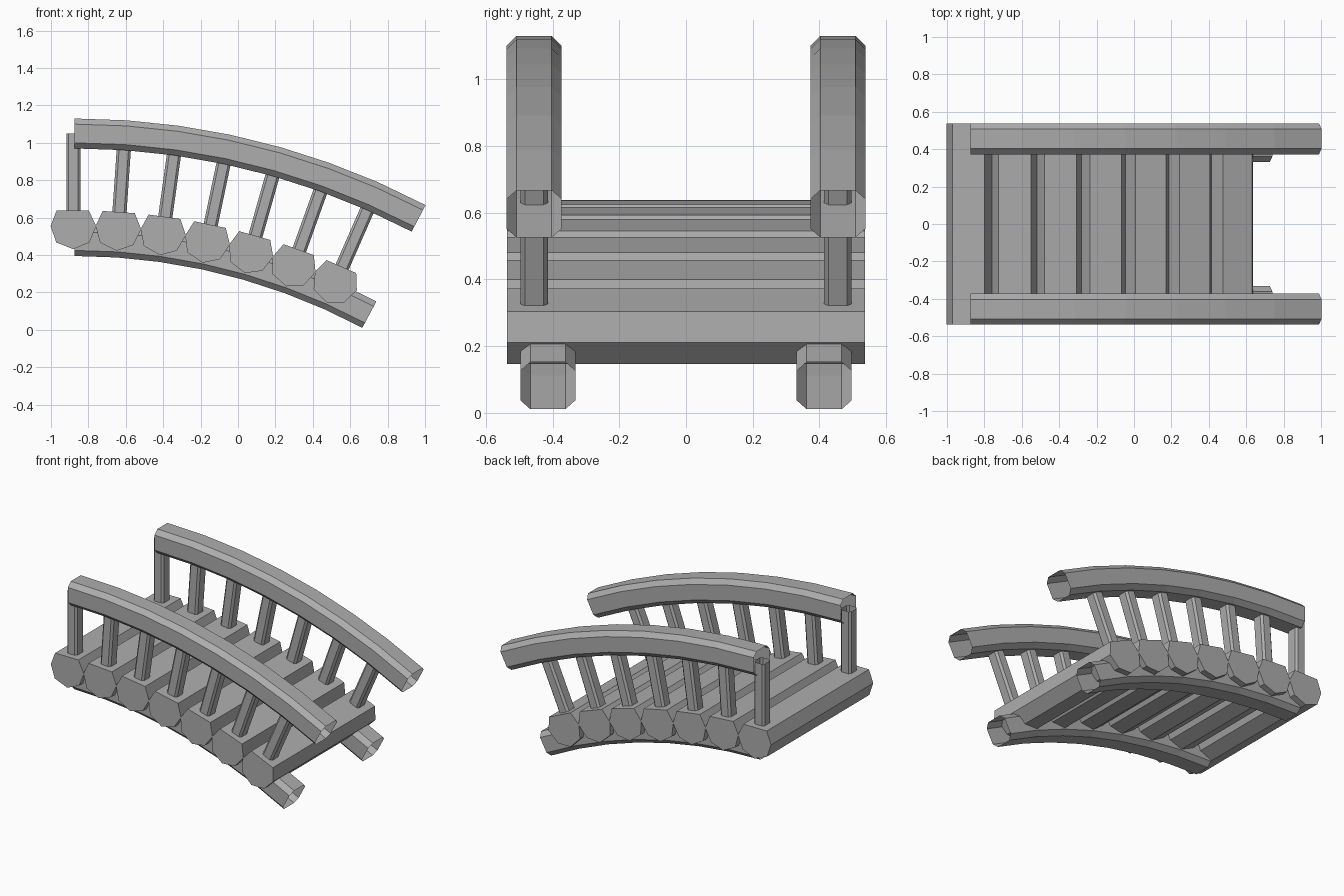
import bpy
import bmesh
from math import sin, cos, radians
from mathutils import Matrix, Vector

cube = bpy.data.objects.get("Cube")
if cube:
    bpy.data.objects.remove(cube, do_unlink=True)

wood = bpy.data.materials.new("plain_grey")
wood.use_nodes = True
grey = (0.42, 0.42, 0.42, 1)
wood.diffuse_color = grey
wood.node_tree.nodes["Principled BSDF"].inputs["Base Color"].default_value = grey


def octagon(width, height, bevel):
    """Chamfered rectangle as (across, up) pairs."""
    w, h = width / 2, height / 2
    a, b = w - bevel, h - bevel
    return [(w, -b), (w, b), (a, h), (-a, h), (-w, b), (-w, -b), (-a, -h), (a, -h)]


def loft(name, rings, capped=False):
    """Skin consecutive rings of points into a flat-shaded tube."""
    bm = bmesh.new()
    loops = [[bm.verts.new(p) for p in ring] for ring in rings]
    n = len(loops[0])
    for lo, hi in zip(loops, loops[1:]):
        for i in range(n):
            j = (i + 1) % n
            bm.faces.new((lo[i], lo[j], hi[j], hi[i]))
    if capped:
        bm.faces.new(loops[0])
        bm.faces.new(loops[-1])
    bmesh.ops.recalc_face_normals(bm, faces=bm.faces)
    mesh = bpy.data.meshes.new(name)
    bm.to_mesh(mesh)
    bm.free()
    mesh.materials.append(wood)
    obj = bpy.data.objects.new(name, mesh)
    bpy.context.collection.objects.link(obj)
    return obj


def on_arc(x, z, radius, angle):
    """Point on an arc that starts level at (x, z), and its outward direction."""
    out = Vector((sin(angle), 0, cos(angle)))
    return Vector((x, 0, z - radius)) + out * radius, out


def curved_beam(name, y, z, radius, sweep):
    """Open chamfered beam bent along an arc."""
    rings = []
    for i in range(8):
        centre, out = on_arc(-0.875, z, radius, radians(sweep) * i / 7)
        rings.append([centre + out * v + Vector((0, y + u, 0))
                      for u, v in octagon(0.165, 0.16, 0.03)])
    loft(name, rings)


# Handrails and the bearers under the deck
for side, s in (("right", -1), ("left", 1)):
    curved_beam("back_handrail" if s > 0 else "front_handrail", s * 0.455, 1.05, 3.96, 27.7)
    curved_beam("back_bearer" if s > 0 else "front_bearer", s * 0.414, 0.475, 3.36, 28)

# Seven-sided deck logs, each with a pair of posts
LOG = [(-0.122, 0.012), (-0.09, 0.095), (0.082, 0.095), (0.122, 0.012),
       (0.086, -0.075), (0, -0.112), (-0.092, -0.075)]
for k in range(7):
    angle = radians(3.95) * k
    centre, out = on_arc(-0.88, 0.543, 3.48, angle)
    along = Vector((cos(angle), 0, -sin(angle)))
    loft(f"deck_log_{k + 1}",
         [[centre + along * u + out * v + Vector((0, y, 0)) for u, v in LOG]
          for y in (-0.537, 0.537)], capped=True)
    for side, s in (("front", -1), ("back", 1)):
        base = centre + Vector((0, s * 0.455, 0))
        loft(f"{side}_post_{k + 1}",
             [[base + out * h + along * u + Vector((0, v, 0))
               for u, v in octagon(0.076, 0.082, 0.013)] for h in (0.06, 0.507)])
